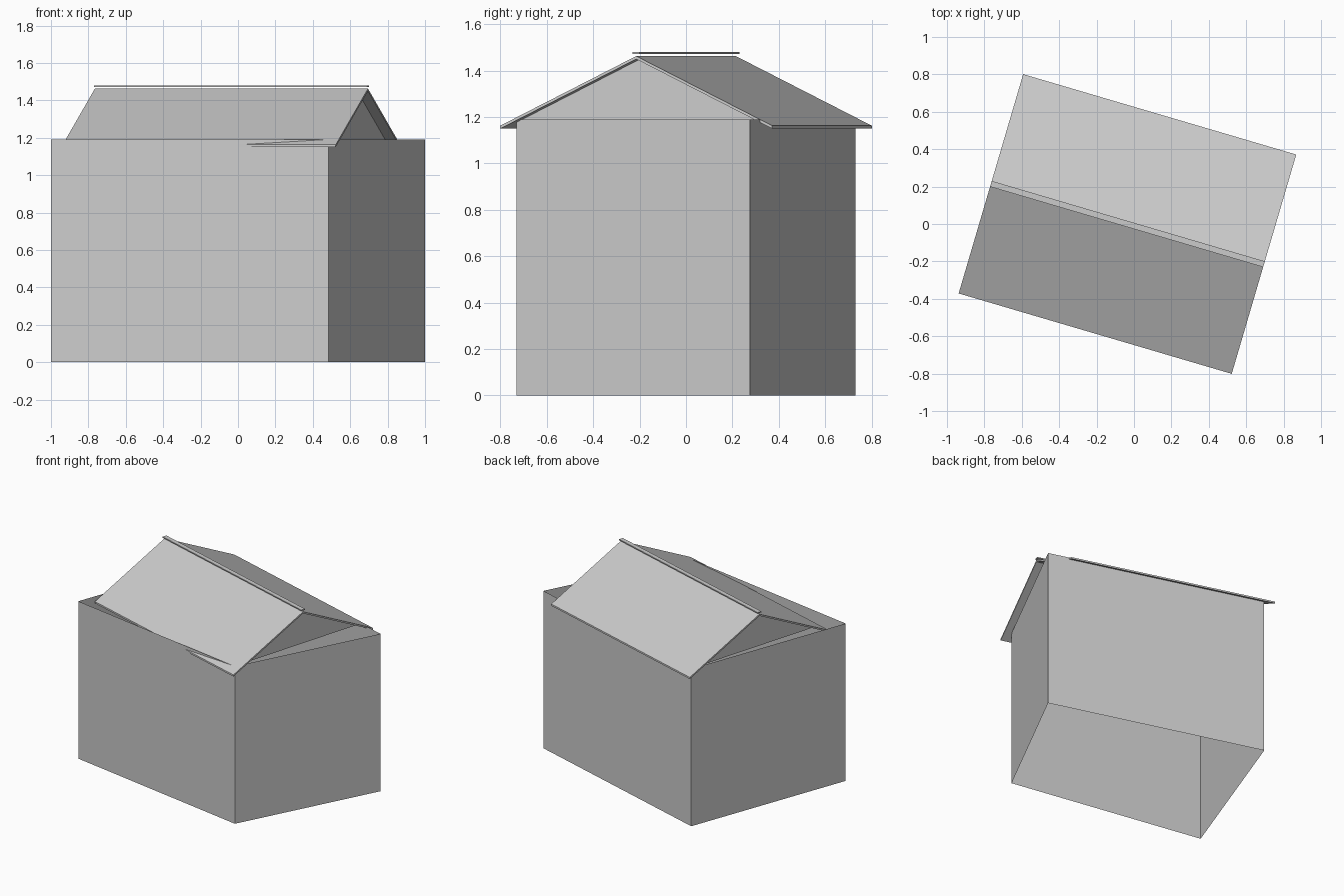
import bpy
from math import radians
from mathutils import Matrix

cube = bpy.data.objects.get("Cube")
if cube:
    bpy.data.objects.remove(cube, do_unlink=True)

grey = bpy.data.materials.new("light_grey")
grey.use_nodes = True
colour = (0.6, 0.6, 0.6, 1)
grey.diffuse_color = colour
grey.node_tree.nodes["Principled BSDF"].inputs["Base Color"].default_value = colour

# The roof frame: x runs along the ridge, y across it
ROOF = Matrix.Translation((-0.035, 0, 0)) @ Matrix.Rotation(radians(-16.4), 4, 'Z')
HALF_LENGTH, HALF_WIDTH = 0.761, 0.611
RIDGE_Z, EAVE_Z, WALL_Z = 1.463, 1.163, 1.19
THICK = 0.013


def make(name, verts, faces, matrix=Matrix()):
    mesh = bpy.data.meshes.new(name)
    mesh.from_pydata(verts, [], faces)
    mesh.transform(matrix)
    mesh.materials.append(grey)
    obj = bpy.data.objects.new(name, mesh)
    bpy.context.collection.objects.link(obj)
    return obj


def extrude(name, profile, half_length):
    """Closed bar along the ridge from a counter-clockwise (y, z) profile."""
    n = len(profile)
    verts = [(x, y, z) for x in (-half_length, half_length) for y, z in profile]
    faces = [(i, (i + 1) % n, n + (i + 1) % n, n + i) for i in range(n)]
    faces = [f[::-1] for f in faces]
    faces += [tuple(range(n))[::-1], tuple(range(n, 2 * n))]
    faces[:n] = [f[::-1] for f in faces[:n]]
    return make(name, verts, faces, ROOF)


# Walls: an open four-sided shell without floor or ceiling
plan = [(0.485, -0.73), (1, 0.275), (-0.555, 0.73), (-1, -0.48)]
verts = [(x, y, z) for z in (0, WALL_Z) for x, y in plan]
make("walls", verts, [(i, (i + 1) % 4, (i + 1) % 4 + 4, i + 4) for i in range(4)])

# Roof slopes: two thin slabs meeting at the ridge
for name, side in (("back_roof_slope", 1), ("front_roof_slope", -1)):
    eave = side * HALF_WIDTH
    profile = [(0, RIDGE_Z), (0, RIDGE_Z - THICK),
               (eave, EAVE_Z - THICK), (eave, EAVE_Z)]
    extrude(name, profile[::side], HALF_LENGTH)

# Ridge cap: a thin flat strip just above the ridge
extrude("ridge_cap", [(-0.016, 1.472), (0.016, 1.472), (0.016, 1.48), (-0.016, 1.48)],
        HALF_LENGTH)

# Gable ends: triangles set in under the roof overhang
apex = RIDGE_Z - THICK
half_base = HALF_WIDTH * (apex - WALL_Z) / (RIDGE_Z - EAVE_Z)
for name, side in (("left_gable", 1), ("right_gable", -1)):
    x = side * (HALF_LENGTH - 0.06)
    tri = [(x, -half_base, WALL_Z), (x, half_base, WALL_Z), (x, 0, apex)]
    make(name, tri, [(0, 1, 2)[::side]], ROOF)
